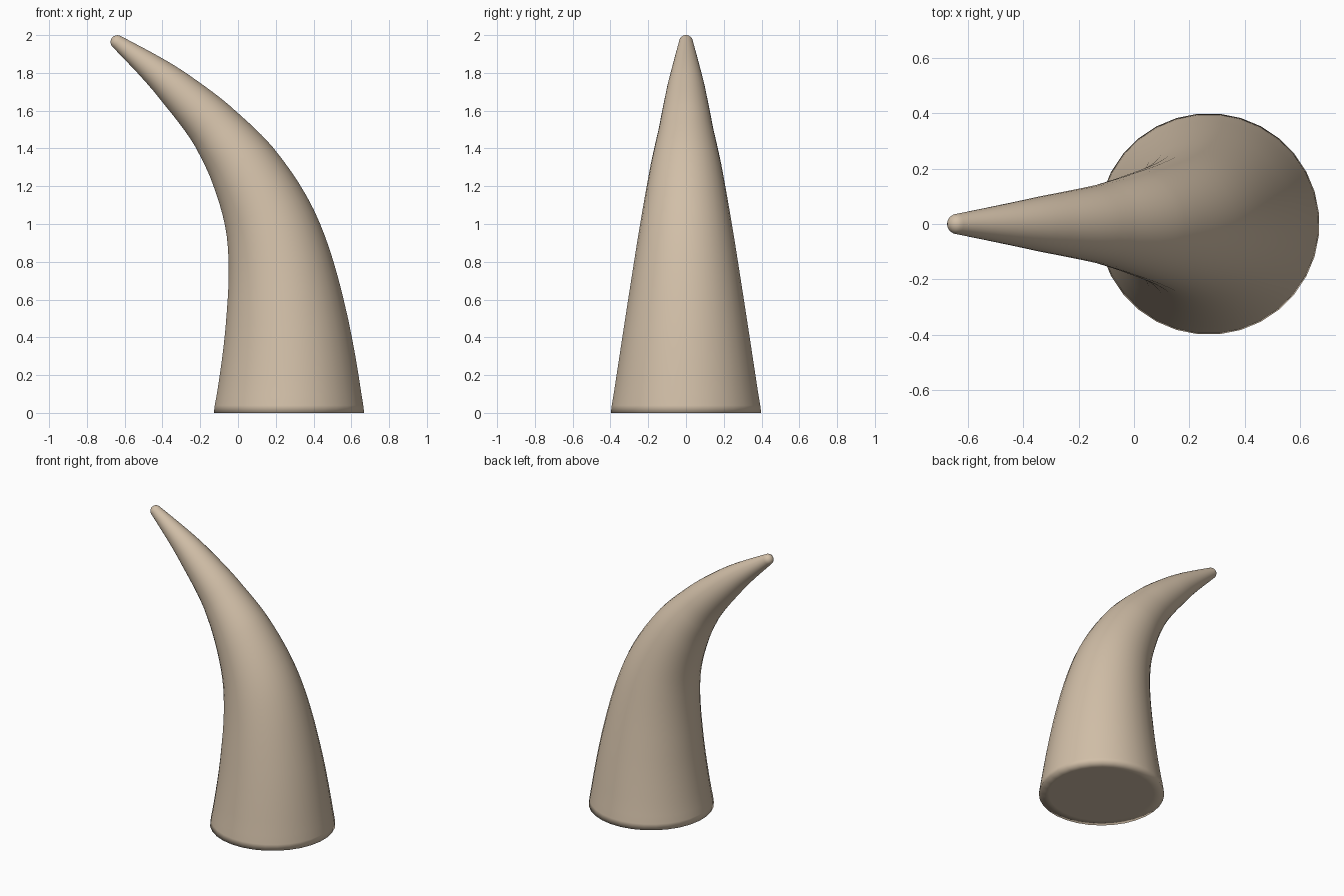
import bpy, bmesh, math
from mathutils import Vector

if "Cube" in bpy.data.objects:
    bpy.data.objects.remove(bpy.data.objects["Cube"])

SIDES = 32

# centre line in the XZ plane: x, z, lean angle (degrees), radius
KEYS = [(0.27, 0.0, 0, 0.40), (0.25, 0.57, 5.6, 0.312), (0.19, 0.94, 14.5, 0.253),
        (0.025, 1.31, 31, 0.187), (-0.115, 1.50, 39, 0.144),
        (-0.340, 1.726, 47, 0.099), (-0.638, 1.963, 53, 0.037)]


def heading(deg):
    a = math.radians(deg)
    return Vector((-math.sin(a), 0, math.cos(a)))


def sample(a, b, t):
    """Hermite step between two keys: centre, lean angle, radius."""
    p, q = Vector((a[0], 0, a[1])), Vector((b[0], 0, b[1]))
    d = (q - p).length
    h1, h2 = 2*t**3 - 3*t**2 + 1, t**3 - 2*t**2 + t
    h3, h4 = 3*t**2 - 2*t**3, t**3 - t**2
    c = p*h1 + heading(a[2])*d*h2 + q*h3 + heading(b[2])*d*h4
    return c, a[2] + (b[2] - a[2])*t, a[3] + (b[3] - a[3])*t


# rings: inset underside, base rim, body
base = Vector((0.27, 0, 0))
rings = [(base, 0, 0.335), (base, 0, 0.40), (base + Vector((0, 0, 0.04)), 0, 0.395)]
for a, b in zip(KEYS, KEYS[1:]):
    for i in range(1, 7):
        rings.append(sample(a, b, i / 6))

# rounded tip
c, ang, r = rings[-1]
for k in range(1, 5):
    f = math.radians(k * 18)
    rings.append((c + heading(ang)*r*math.sin(f), ang, r*math.cos(f)))
apex = c + heading(ang)*r

bm = bmesh.new()
loops = []
for c, ang, r in rings:
    a = math.radians(ang)
    side = Vector((math.cos(a), 0, math.sin(a)))
    loops.append([bm.verts.new(c + side*r*math.cos(u) + Vector((0, r*math.sin(u), 0)))
                  for u in ((j + 0.5)*2*math.pi/SIDES for j in range(SIDES))])
for lo, hi in zip(loops, loops[1:]):
    for j in range(SIDES):
        k = (j + 1) % SIDES
        bm.faces.new((lo[j], lo[k], hi[k], hi[j]))
bm.faces.new(loops[0][::-1])
tip = bm.verts.new(apex)
for j in range(SIDES):
    bm.faces.new((loops[-1][j], loops[-1][(j + 1) % SIDES], tip))
bmesh.ops.recalc_face_normals(bm, faces=bm.faces)
for f in bm.faces:
    f.smooth = True

mesh = bpy.data.meshes.new("horn")
bm.to_mesh(mesh)
bm.free()
mat = bpy.data.materials.new("tan horn")
mat.diffuse_color = (0.64, 0.52, 0.39, 1)
mat.use_nodes = True
mat.node_tree.nodes["Principled BSDF"].inputs["Base Color"].default_value = mat.diffuse_color
mesh.materials.append(mat)
bpy.context.collection.objects.link(bpy.data.objects.new("horn", mesh))
